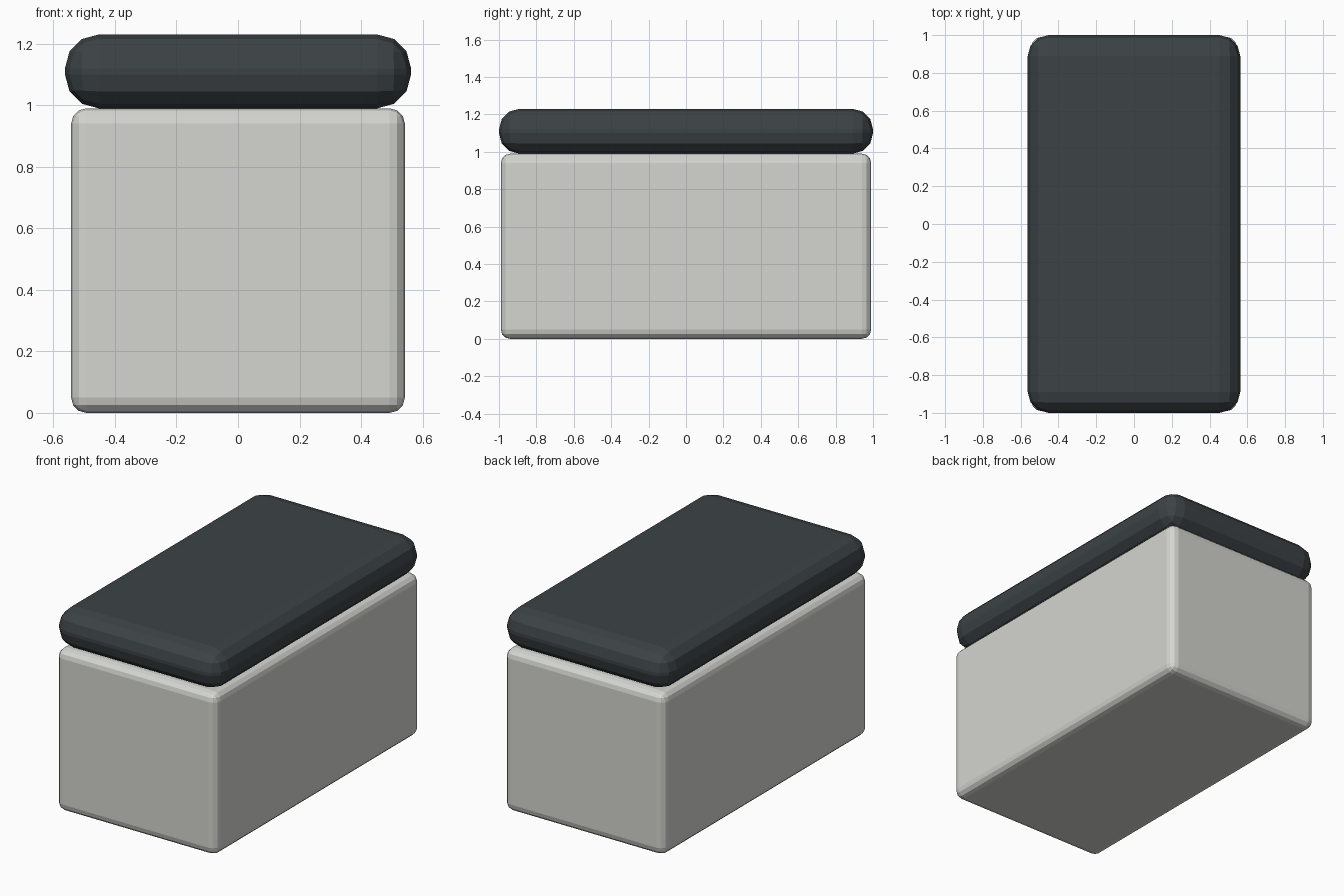
import bpy

if "Cube" in bpy.data.objects:
    bpy.data.objects.remove(bpy.data.objects["Cube"])


def material(name, color):
    m = bpy.data.materials.new(name)
    m.diffuse_color = (*color, 1)
    m.use_nodes = True
    m.node_tree.nodes["Principled BSDF"].inputs["Base Color"].default_value = m.diffuse_color
    return m


def rounded_box(name, size, z_min, radius, mat):
    bpy.ops.mesh.primitive_cube_add(size=1, location=(0, 0, z_min + size[2] / 2))
    ob = bpy.context.object
    ob.name = name
    ob.scale = size
    bpy.ops.object.transform_apply(location=False, rotation=False, scale=True)
    bevel = ob.modifiers.new("rounded_edges", 'BEVEL')
    bevel.width = radius
    bevel.segments = 3
    ob.data.materials.append(mat)
    return ob


# Pale box body
rounded_box("box_body", (1.085, 1.98, 0.99), 0.0, 0.05,
            material("pale_grey", (0.66, 0.67, 0.63)))

# Dark padded lid, slightly overhanging the body
rounded_box("lid", (1.125, 2.0, 0.24), 0.99, 0.11,
            material("charcoal", (0.045, 0.055, 0.06)))
